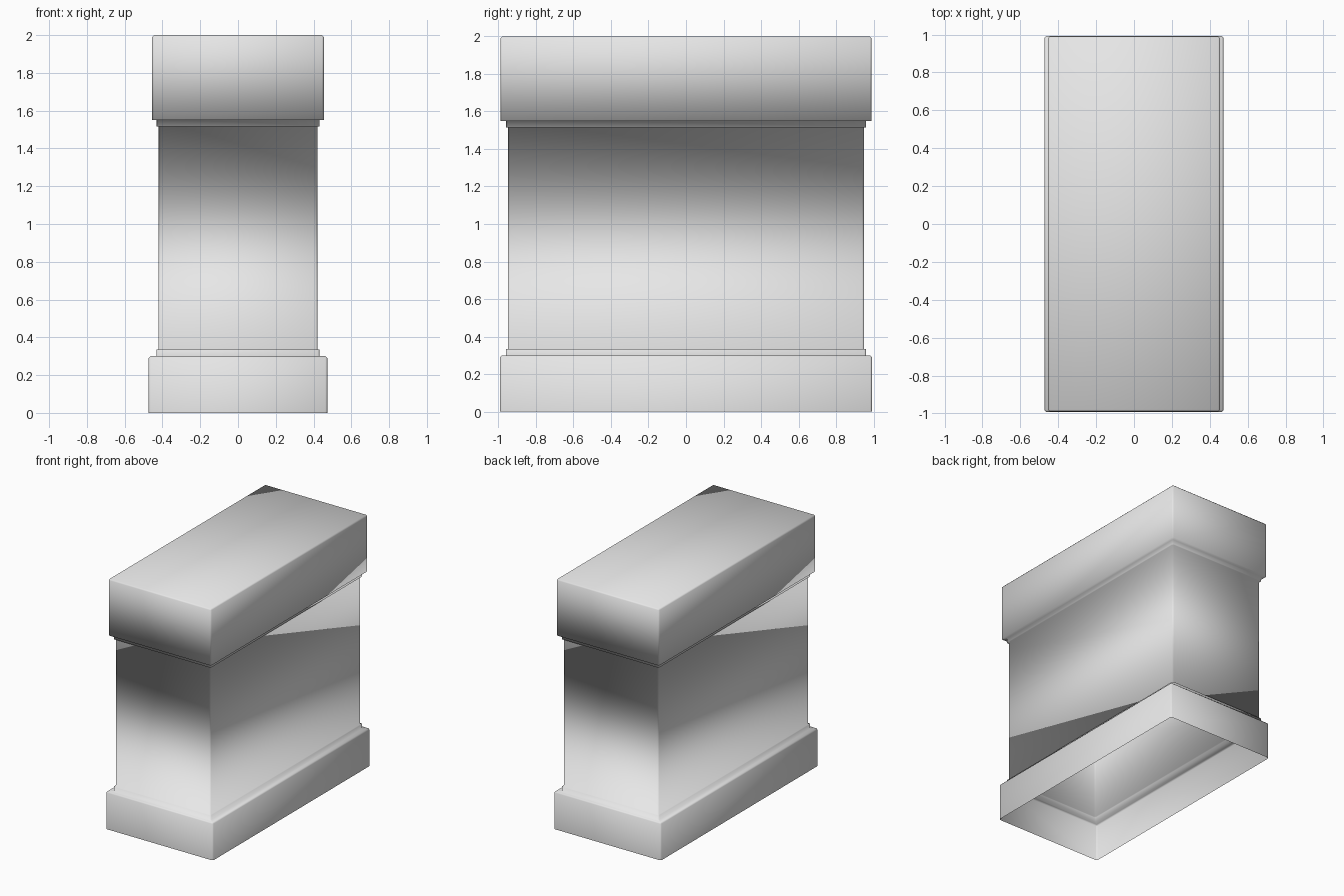
import bpy
import bmesh

cube = bpy.data.objects.get("Cube")
if cube:
    bpy.data.objects.remove(cube, do_unlink=True)

BEVEL = 0.01

# Half width and half depth of each part
BASE = (0.473, 0.992)
TRIM = (0.431, 0.96)
SHAFT = (0.42, 0.949)
CAP = (0.455, 0.99)

# Heights where the parts meet
BASE_TOP, SHAFT_LOW, SHAFT_HIGH, CAP_LOW, CAP_TOP = 0.3, 0.335, 1.515, 1.55, 2.0


def ring(bm, size, z, cut=BEVEL):
    """Rectangle with chamfered corners, counter-clockwise from above."""
    x, y = size
    corners = [(x - cut, -y), (x, -y + cut), (x, y - cut), (x - cut, y),
               (-x + cut, y), (-x, y - cut), (-x, -y + cut), (-x + cut, -y)]
    return [bm.verts.new((px, py, z)) for px, py in corners]


def bevelled_top(bm, size, z):
    """Two rings that chamfer the top edge of a block."""
    inner = (size[0] - BEVEL, size[1] - BEVEL)
    return [ring(bm, size, z - BEVEL), ring(bm, inner, z, 0)]


bm = bmesh.new()

# Open base, lower trim, shaft, upper trim and cap as one shell
rings = [ring(bm, BASE, 0)]
rings += bevelled_top(bm, BASE, BASE_TOP)
rings += [ring(bm, TRIM, BASE_TOP), ring(bm, TRIM, SHAFT_LOW)]
rings += [ring(bm, SHAFT, SHAFT_LOW), ring(bm, SHAFT, SHAFT_HIGH)]
rings += [ring(bm, TRIM, SHAFT_HIGH), ring(bm, TRIM, CAP_LOW)]
rings += [ring(bm, CAP, CAP_LOW)]
rings += bevelled_top(bm, CAP, CAP_TOP)

for low, high in zip(rings, rings[1:]):
    for i in range(len(low)):
        j = (i + 1) % len(low)
        bm.faces.new((low[i], low[j], high[j], high[i]))
bm.faces.new(rings[-1])

# Merge the uncut corners and shade everything smooth
bmesh.ops.remove_doubles(bm, verts=bm.verts[:], dist=0.0005)
for face in bm.faces:
    face.smooth = True

mesh = bpy.data.meshes.new("pedestal")
bm.to_mesh(mesh)
bm.free()
pedestal = bpy.data.objects.new("pedestal", mesh)
bpy.context.collection.objects.link(pedestal)

# Plain pale stone
stone = bpy.data.materials.new("pale_stone")
stone.use_nodes = True
colour = (0.8, 0.8, 0.8, 1)
stone.diffuse_color = colour
stone.node_tree.nodes["Principled BSDF"].inputs["Base Color"].default_value = colour
mesh.materials.append(stone)
